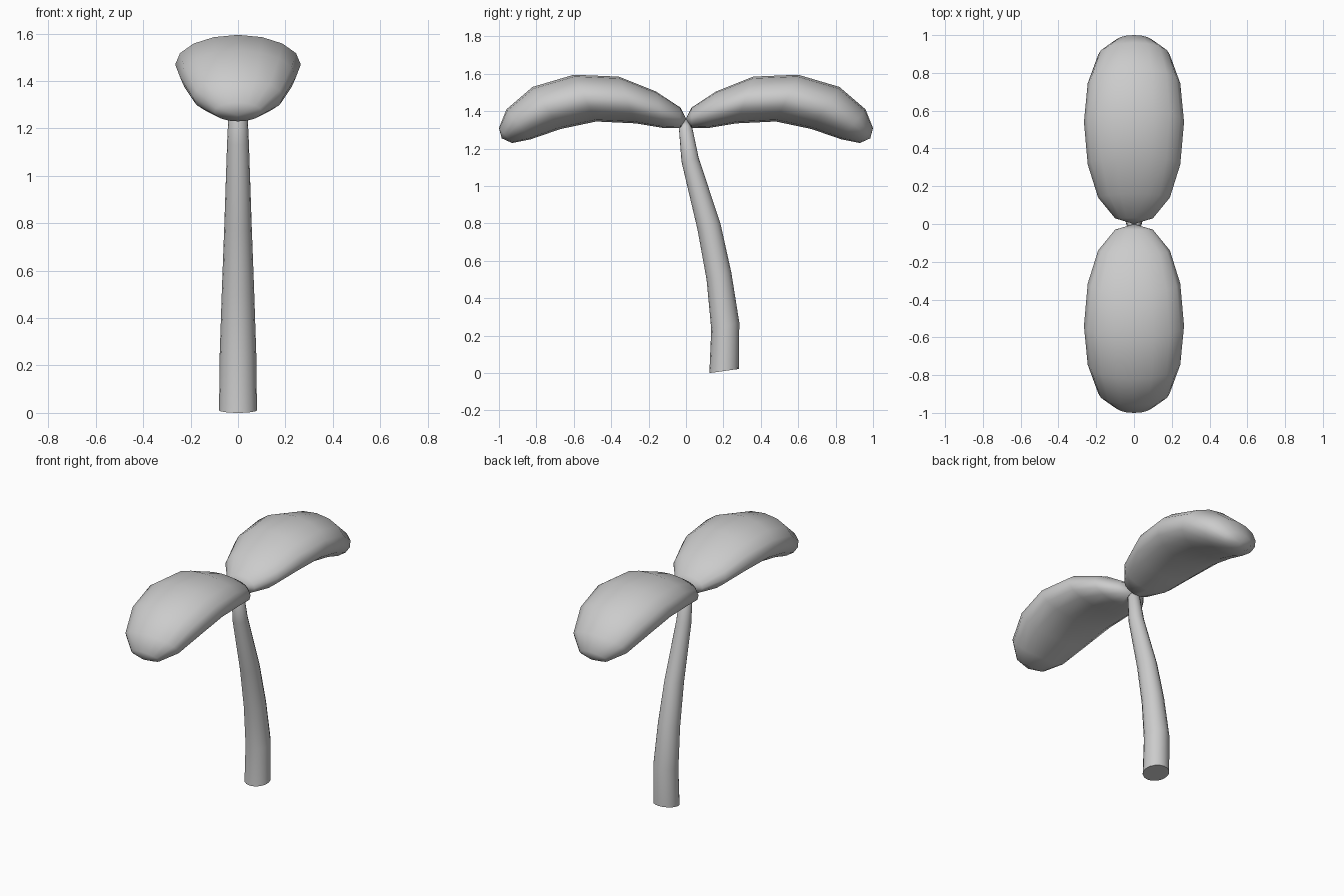
import bpy, bmesh
from math import sin, cos, tau
from mathutils import Vector

if "Cube" in bpy.data.objects:
    bpy.data.objects.remove(bpy.data.objects["Cube"])

SIDES = 16


def loft(name, rings, start=None, end=None):
    """Skin rings of (bottom, top, half_width); ends close to a point or a flat cap."""
    bm = bmesh.new()
    loops = []
    for low, high, width in rings:
        low, high = Vector((0, *low)), Vector((0, *high))
        mid, half = (low + high) / 2, (high - low) / 2
        loops.append([bm.verts.new(mid + half * cos(tau * i / SIDES)
                                   + Vector((width * sin(tau * i / SIDES), 0, 0)))
                      for i in range(SIDES)])
    for a, b in zip(loops, loops[1:]):
        for i in range(SIDES):
            j = (i + 1) % SIDES
            bm.faces.new((a[i], a[j], b[j], b[i]))
    for loop, tip in ((loops[0], start), (loops[-1], end)):
        if tip is None:
            bm.faces.new(loop)
        else:
            v = bm.verts.new((0, *tip))
            for i in range(SIDES):
                bm.faces.new((loop[i], loop[(i + 1) % SIDES], v))
    bmesh.ops.recalc_face_normals(bm, faces=bm.faces)
    mesh = bpy.data.meshes.new(name)
    bm.to_mesh(mesh)
    bm.free()
    obj = bpy.data.objects.new(name, mesh)
    bpy.context.collection.objects.link(obj)
    bpy.ops.object.select_all(action='DESELECT')
    obj.select_set(True)
    bpy.context.view_layer.objects.active = obj
    bpy.ops.object.shade_smooth_by_angle(angle=1.0)
    return obj


# Leaves: drooping ellipsoids, sections given as (y, z) bottom, (y, z) top, half width
sections = [
    ((.03, 1.31), (.03, 1.42), .10),
    ((.12, 1.31), (.16, 1.505), .19),
    ((.27, 1.335), (.36, 1.585), .245),
    ((.48, 1.345), (.60, 1.595), .265),
    ((.67, 1.305), (.82, 1.53), .245),
    ((.83, 1.25), (.96, 1.41), .19),
    ((.93, 1.23), (1.0, 1.31), .10),
]
for name, s in (("back_leaf", 1), ("front_leaf", -1)):
    loft(name, [((s * l[0], l[1]), (s * h[0], h[1]), w) for l, h, w in sections],
         (0, 1.36), (s * .985, 1.255))

# Stem: curved, tapering tube with a flat tilted base
loft("stem", [
    ((.125, 0), (.283, .022), .08),
    ((.135, .235), (.285, .27), .077),
    ((.11, .50), (.242, .54), .068),
    ((.061, .77), (.184, .80), .058),
    ((-.024, 1.13), (.068, 1.15), .046),
    ((-.038, 1.31), (.034, 1.31), .038),
], None, (0, 1.36))
